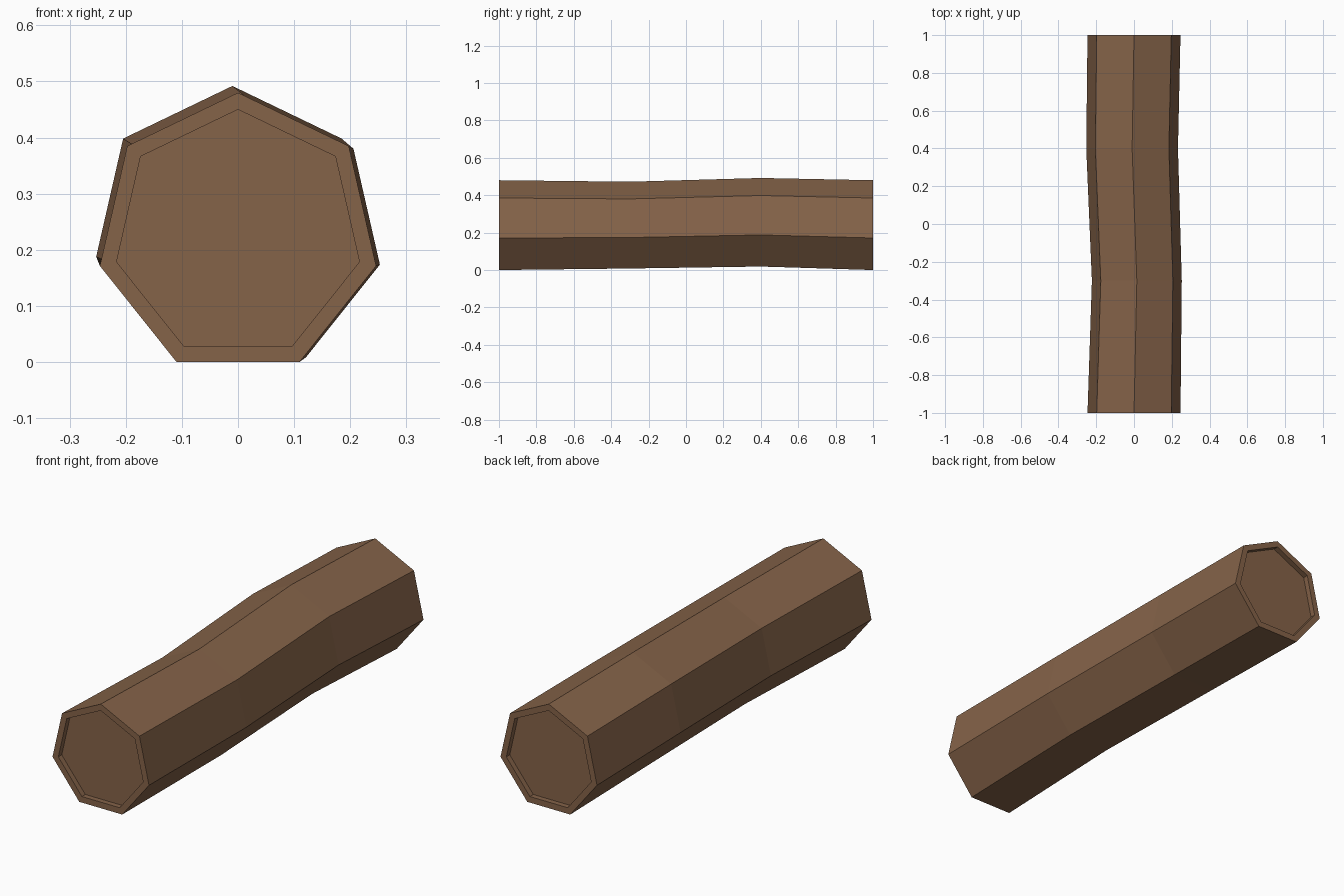
import bpy, bmesh, math

if "Cube" in bpy.data.objects:
    bpy.data.objects.remove(bpy.data.objects["Cube"])

bark = bpy.data.materials.new("bark_brown")
bark.diffuse_color = (0.235, 0.125, 0.066, 1)
bark.use_nodes = True
bark.node_tree.nodes["Principled BSDF"].inputs["Base Color"].default_value = bark.diffuse_color

SIDES = 7


def ring(bm, y, cx, cz, r):
    """Heptagon with a corner on top, standing across the log."""
    return [bm.verts.new((cx + r * math.sin(a), y, cz + r * math.cos(a)))
            for a in (2 * math.pi * i / SIDES for i in range(SIDES))]


# Slightly bent log: recessed end, outer rings, recessed end
DEPTH = 0.025
sections = [
    (-1 + DEPTH, 0, 0.228, 0.222), (-1, 0, 0.228, 0.222),
    (-1, 0, 0.2275, 0.2525), (-0.3, 0.015, 0.228, 0.244),
    (0.4, -0.01, 0.243, 0.249), (1, 0, 0.2275, 0.2525),
    (1, 0, 0.228, 0.222), (1 - DEPTH, 0, 0.228, 0.222),
]
bm = bmesh.new()
rings = [ring(bm, *s) for s in sections]
for a, b in zip(rings, rings[1:]):
    for i in range(SIDES):
        j = (i + 1) % SIDES
        bm.faces.new((a[i], a[j], b[j], b[i]))
bm.faces.new(rings[0])
bm.faces.new(rings[-1])
bmesh.ops.recalc_face_normals(bm, faces=bm.faces)

mesh = bpy.data.meshes.new("log")
bm.to_mesh(mesh)
bm.free()
mesh.materials.append(bark)
log = bpy.data.objects.new("log", mesh)
bpy.context.collection.objects.link(log)
